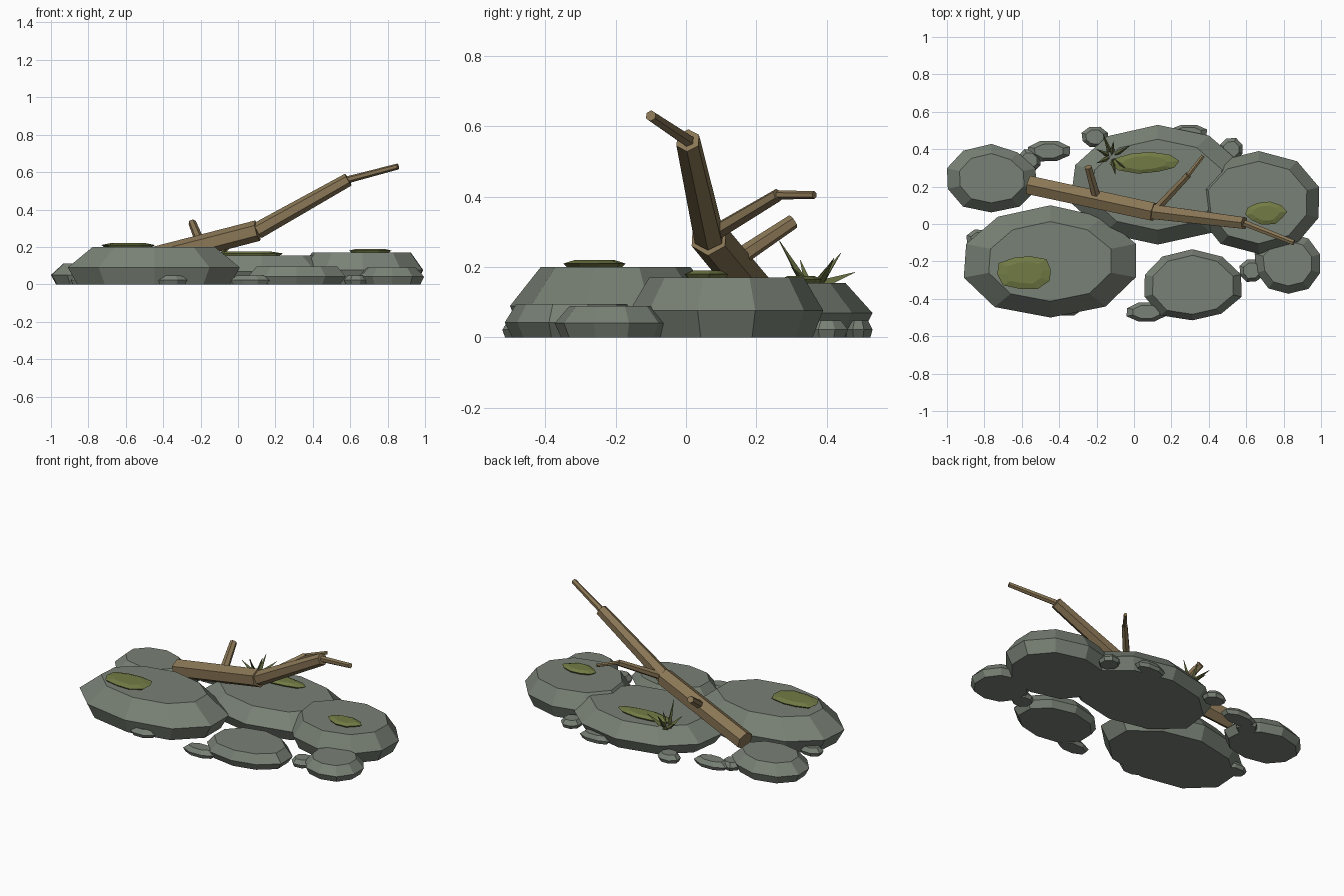
import bpy
import bmesh
import math
import random
from mathutils import Vector

random.seed(4)
if "Cube" in bpy.data.objects:
    bpy.data.objects.remove(bpy.data.objects["Cube"])


def make_material(name, color):
    mat = bpy.data.materials.new(name)
    mat.use_nodes = True
    mat.diffuse_color = (*color, 1)
    mat.node_tree.nodes["Principled BSDF"].inputs["Base Color"].default_value = (*color, 1)
    return mat


stone = make_material("grey green stone", (0.19, 0.22, 0.18))
wood = make_material("weathered wood", (0.25, 0.18, 0.09))
moss = make_material("olive moss", (0.17, 0.2, 0.06))
grass = make_material("dark grass", (0.13, 0.15, 0.05))


def finish(bm, name, mat):
    bmesh.ops.recalc_face_normals(bm, faces=bm.faces)
    mesh = bpy.data.meshes.new(name)
    bm.to_mesh(mesh)
    bm.free()
    mesh.materials.append(mat)
    obj = bpy.data.objects.new(name, mesh)
    bpy.context.collection.objects.link(obj)
    return obj


def outline(sides, phase, rough):
    """Irregular ring of points, stretched to fill the unit square."""
    pts = []
    for i in range(sides):
        angle = math.tau * (i + phase) / sides
        r = 1 + random.uniform(-rough, rough)
        pts.append(Vector((r * math.cos(angle), r * math.sin(angle))))
    lo = [min(p[k] for p in pts) for k in (0, 1)]
    hi = [max(p[k] for p in pts) for k in (0, 1)]
    return [[2 * (p[k] - lo[k]) / (hi[k] - lo[k]) - 1 for k in (0, 1)] for p in pts]


def stack(name, mat, center, radii, layers, sides, phase=0.5, rough=0.04):
    """Solid built from scaled copies of one outline; layers are (scale, z)."""
    bm = bmesh.new()
    ring = outline(sides, phase, rough)
    rings = [[bm.verts.new((center[0] + x * radii[0] * s, center[1] + y * radii[1] * s, z))
              for x, y in ring] for s, z in layers]
    for low, high in zip(rings, rings[1:]):
        for i in range(sides):
            j = (i + 1) % sides
            bm.faces.new((low[i], low[j], high[j], high[i]))
    bm.faces.new(rings[0][::-1])
    bm.faces.new(rings[-1])
    return finish(bm, name, mat)


def rod(name, mat, start, end, r_start, r_end, sides=6):
    """Tapered straight piece between two points."""
    start, end = Vector(start), Vector(end)
    axis = end - start
    bm = bmesh.new()
    bmesh.ops.create_cone(bm, cap_ends=True, segments=sides, radius1=r_start,
                          radius2=r_end, depth=axis.length)
    bmesh.ops.rotate(bm, verts=bm.verts, matrix=axis.to_track_quat('Z', 'Y').to_matrix())
    bmesh.ops.translate(bm, verts=bm.verts, vec=(start + end) / 2)
    return finish(bm, name, mat)


# Boulders: name, centre, radii, height, top scale
boulders = [
    ("front_left_boulder", (-0.45, -0.2), (0.46, 0.3), 0.2, 0.71),
    ("middle_boulder", (0.12, 0.21), (0.46, 0.32), 0.155, 0.76),
    ("right_boulder", (0.66, 0.115), (0.33, 0.275), 0.17, 0.8),
    ("back_left_boulder", (-0.76, 0.245), (0.24, 0.183), 0.112, 0.72),
    ("front_boulder", (0.315, -0.325), (0.26, 0.19), 0.095, 0.83),
    ("front_right_boulder", (0.82, -0.21), (0.175, 0.163), 0.09, 0.74),
]
for name, center, radii, height, top in boulders:
    stack(name, stone, center, radii,
          [(0.89, 0), (1, height * 0.45), (top, height)], 10)

# Pebbles tucked around the boulders
pebbles = [
    ((0.065, -0.47), (0.105, 0.052)), ((-0.455, 0.39), (0.112, 0.055)),
    ((-0.21, 0.465), (0.07, 0.055)), ((0.29, 0.49), (0.1, 0.04)),
    ((0.52, 0.4), (0.06, 0.06)), ((-0.56, 0.34), (0.06, 0.06)),
    ((0.63, -0.25), (0.065, 0.06)), ((-0.82, -0.08), (0.075, 0.05)),
    ((-0.36, -0.43), (0.09, 0.06)),
]
for i, (center, radii) in enumerate(pebbles):
    stack(f"pebble_{i + 1}", stone, center, radii,
          [(0.85, 0), (1, 0.022), (0.68, 0.048)], 8)

# Moss pads on the boulder tops
for name, center, radii, z in [
    ("left_moss", (-0.588, -0.26), (0.143, 0.088), 0.2),
    ("middle_moss", (0.055, 0.327), (0.187, 0.058), 0.155),
    ("right_moss", (0.707, 0.058), (0.113, 0.062), 0.17),
]:
    stack(name, moss, center, radii,
          [(0.85, z - 0.005), (1, z + 0.01), (0.65, z + 0.02)], 10, 0.2, 0.1)

# Fallen branch with its forks
joint = (0.105, 0.065, 0.287)
fork = (0.59, 0.005, 0.56)
elbow = (0.29, 0.262, 0.405)
rod("trunk", wood, (-0.56, 0.208, 0.115), joint, 0.057, 0.056)
rod("upper_trunk", wood, joint, fork, 0.045, 0.036)
rod("tip_twig", wood, fork, (0.855, -0.1, 0.63), 0.019, 0.016)
rod("side_branch", wood, joint, elbow, 0.024, 0.019)
rod("side_twig", wood, elbow, (0.37, 0.365, 0.405), 0.013, 0.011)
rod("broken_stub", wood, (-0.2, 0.14, 0.22), (-0.245, 0.305, 0.33), 0.026, 0.021)

# Grass tuft fanning out from one root
root = Vector((-0.12, 0.36, 0.15))
for i, tip in enumerate([
    (-0.1, 0.265, 0.275), (-0.2, 0.325, 0.22), (-0.165, 0.48, 0.185),
    (-0.02, 0.42, 0.225), (-0.2, 0.4, 0.2), (-0.11, 0.44, 0.24), (-0.05, 0.3, 0.2),
]):
    tip = Vector(tip)
    base = root.lerp(Vector((tip.x, tip.y, root.z)), 0.25)
    rod(f"grass_blade_{i + 1}", grass, base, tip, 0.015, 0.001, 3)
